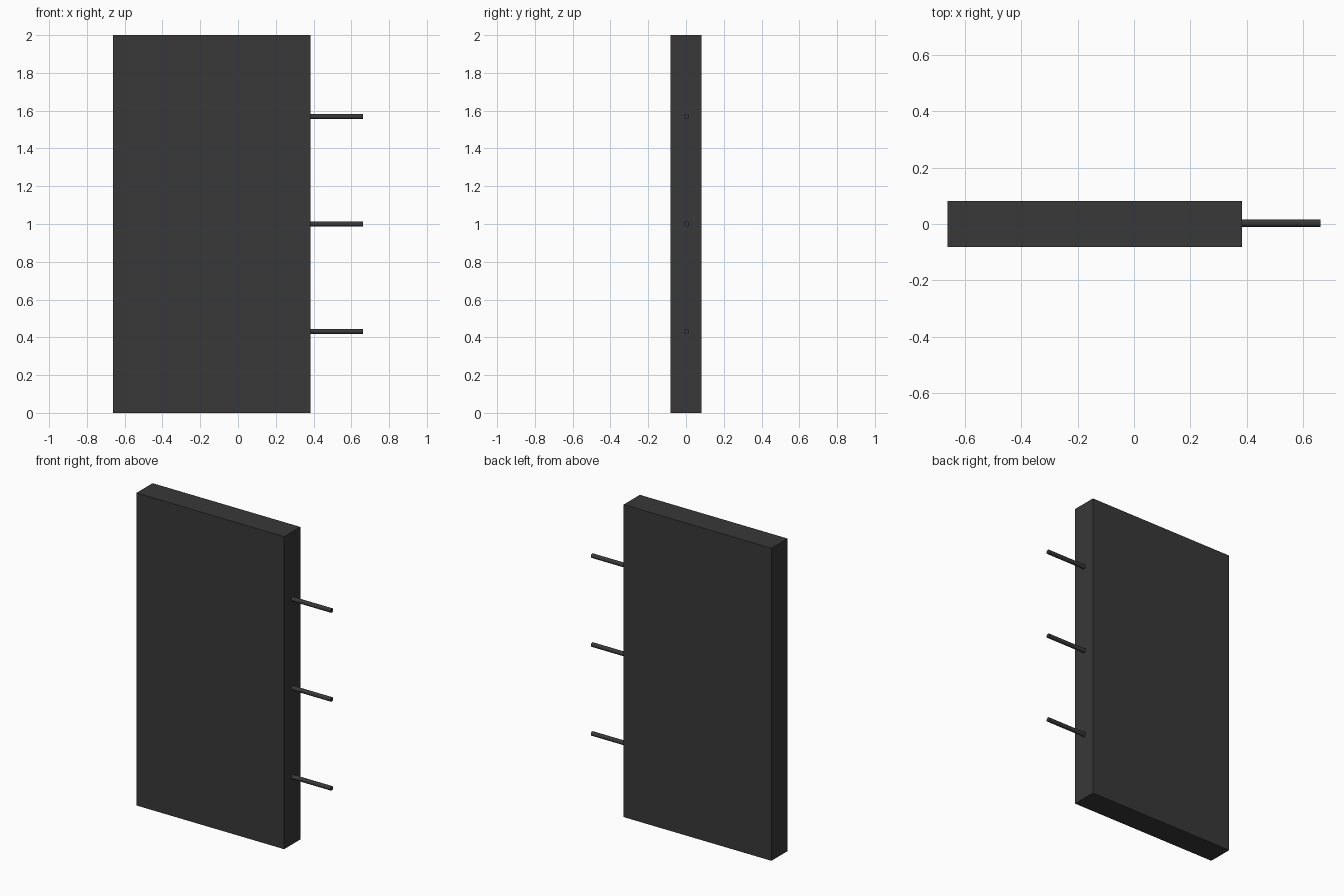
import bpy
import math

if "Cube" in bpy.data.objects:
    bpy.data.objects.remove(bpy.data.objects["Cube"])

dark = bpy.data.materials.new("dark_grey")
dark.diffuse_color = (0.04, 0.04, 0.04, 1)
dark.use_nodes = True
dark.node_tree.nodes["Principled BSDF"].inputs["Base Color"].default_value = dark.diffuse_color

X_LEFT, X_EDGE, X_TIP = -0.662, 0.384, 0.662
THICK, HEIGHT = 0.163, 2.0
PIN_R, PIN_Y = 0.0138, 0.003

# Slab panel
bpy.ops.mesh.primitive_cube_add(size=1, location=((X_LEFT + X_EDGE) / 2, 0, HEIGHT / 2))
panel = bpy.context.object
panel.name = "panel"
panel.scale = (X_EDGE - X_LEFT, THICK, HEIGHT)
bpy.ops.object.transform_apply(location=False, rotation=False, scale=True)
panel.data.materials.append(dark)


# Round pins along the right edge
def add_pin(name, z):
    bpy.ops.mesh.primitive_cylinder_add(
        vertices=16, radius=PIN_R, depth=X_TIP - X_EDGE,
        location=((X_TIP + X_EDGE) / 2, PIN_Y, z), rotation=(0, math.pi / 2, 0))
    pin = bpy.context.object
    pin.name = name
    bpy.ops.object.shade_smooth_by_angle(angle=math.radians(40))
    pin.data.materials.append(dark)


for name, z in (("lower_pin", 0.431), ("middle_pin", 1.0), ("upper_pin", 1.569)):
    add_pin(name, z)
